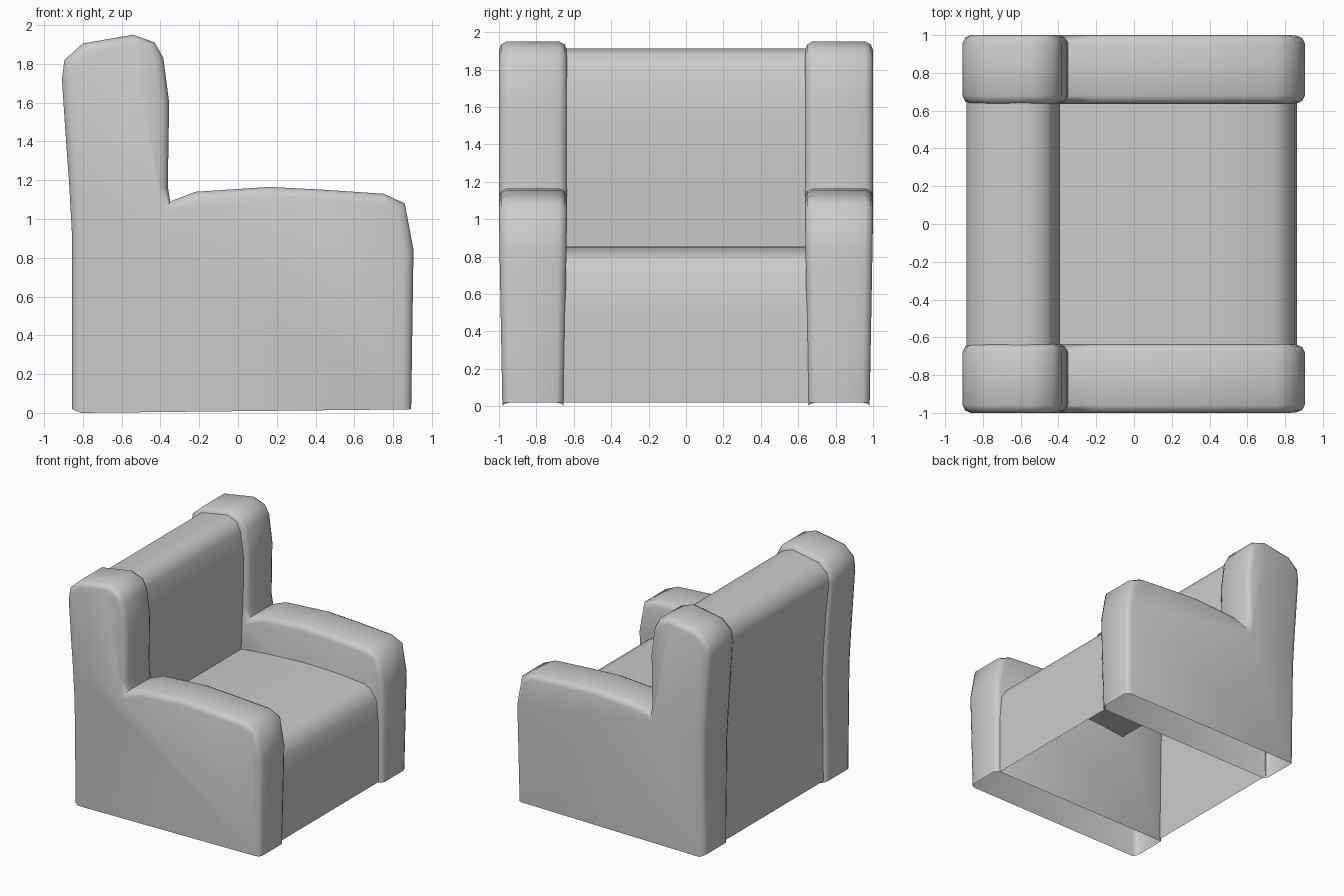
import bpy, math
from mathutils import Vector

if "Cube" in bpy.data.objects:
    bpy.data.objects.remove(bpy.data.objects["Cube"])

# side silhouette (x, z), from the back foot over the top to the front foot
ARM = [(-.855, .02), (-.855, .9), (-.87, 1.17), (-.89, 1.45), (-.908, 1.72), (-.895, 1.82),
       (-.80, 1.905), (-.54, 1.95), (-.43, 1.91), (-.385, 1.83), (-.355, 1.6),
       (-.362, 1.17), (-.35, 1.09), (-.22, 1.14), (.16, 1.165), (.42, 1.152),
       (.75, 1.13), (.86, 1.08), (.905, .84), (.893, .02)]
# middle silhouette: backrest, seat and front panel
MIDDLE = [(-.825, .02), (-.825, .9), (-.84, 1.17), (-.86, 1.45), (-.888, 1.72), (-.87, 1.80),
          (-.79, 1.868), (-.55, 1.912), (-.46, 1.88), (-.425, 1.81), (-.393, 1.6),
          (-.40, 1.2), (-.42, .81), (-.2, .835), (.15, .855), (.45, .85),
          (.74, .825), (.80, .79), (.85, .71), (.864, .5), (.855, .02)]


def inset(pts, d):
    """Offset an open profile inwards (to the right of its direction)."""
    out = []
    for i, p in enumerate(pts):
        p = Vector(p)
        a = (p - Vector(pts[i - 1])).normalized() if i else None
        b = (Vector(pts[i + 1]) - p).normalized() if i < len(pts) - 1 else None
        a, b = a or b, b or a
        n = Vector((a.y + b.y, -a.x - b.x)).normalized()
        out.append(p + n * d / max(.6, n.dot(Vector((a.y, -a.x)))))
    out[0].y, out[-1].y = 0, .018
    return [tuple(q) for q in out]


def loft(name, rings, caps, taper=0, mid=0):
    """Skin profiles placed at given y values; the underside stays open."""
    n = len(rings[0][1])
    verts = []
    for y, pts in rings:
        for x, z in pts:
            s = 1 - taper * max(0, 1 - z)
            verts.append((x, mid + (y - mid) * s, z))
    faces = []
    for r in range(len(rings) - 1):
        for i in range(n - 1):
            a, b = r * n + i, (r + 1) * n + i
            faces.append((a, b, b + 1, a + 1))
    if caps:
        last = (len(rings) - 1) * n
        faces.append(tuple(range(n)))
        faces.append(tuple(last + i for i in reversed(range(n))))
    me = bpy.data.meshes.new(name)
    me.from_pydata(verts, [], faces)
    me.update()
    ob = bpy.data.objects.new(name, me)
    bpy.context.collection.objects.link(ob)
    bpy.ops.object.select_all(action='DESELECT')
    ob.select_set(True)
    bpy.context.view_layer.objects.active = ob
    bpy.ops.object.shade_smooth_by_angle(angle=math.radians(50))
    return ob


# padded side panels with rounded rims
for name, mid in (("arm_front", -.818), ("arm_rear", .818)):
    rings = [(mid - .182, inset(ARM, .045)), (mid - .17, inset(ARM, .015)), (mid - .14, ARM),
             (mid + .14, ARM), (mid + .17, inset(ARM, .015)), (mid + .182, inset(ARM, .045))]
    for k in (1, 4):  # keep the feet of the rim level
        rings[k][1][0] = (rings[k][1][0][0], .012)
    loft(name, rings, True, .1, mid)

# upholstered backrest and seat spanning between the arms
loft("back_and_seat", [(-.665, MIDDLE), (.665, MIDDLE)], False)
